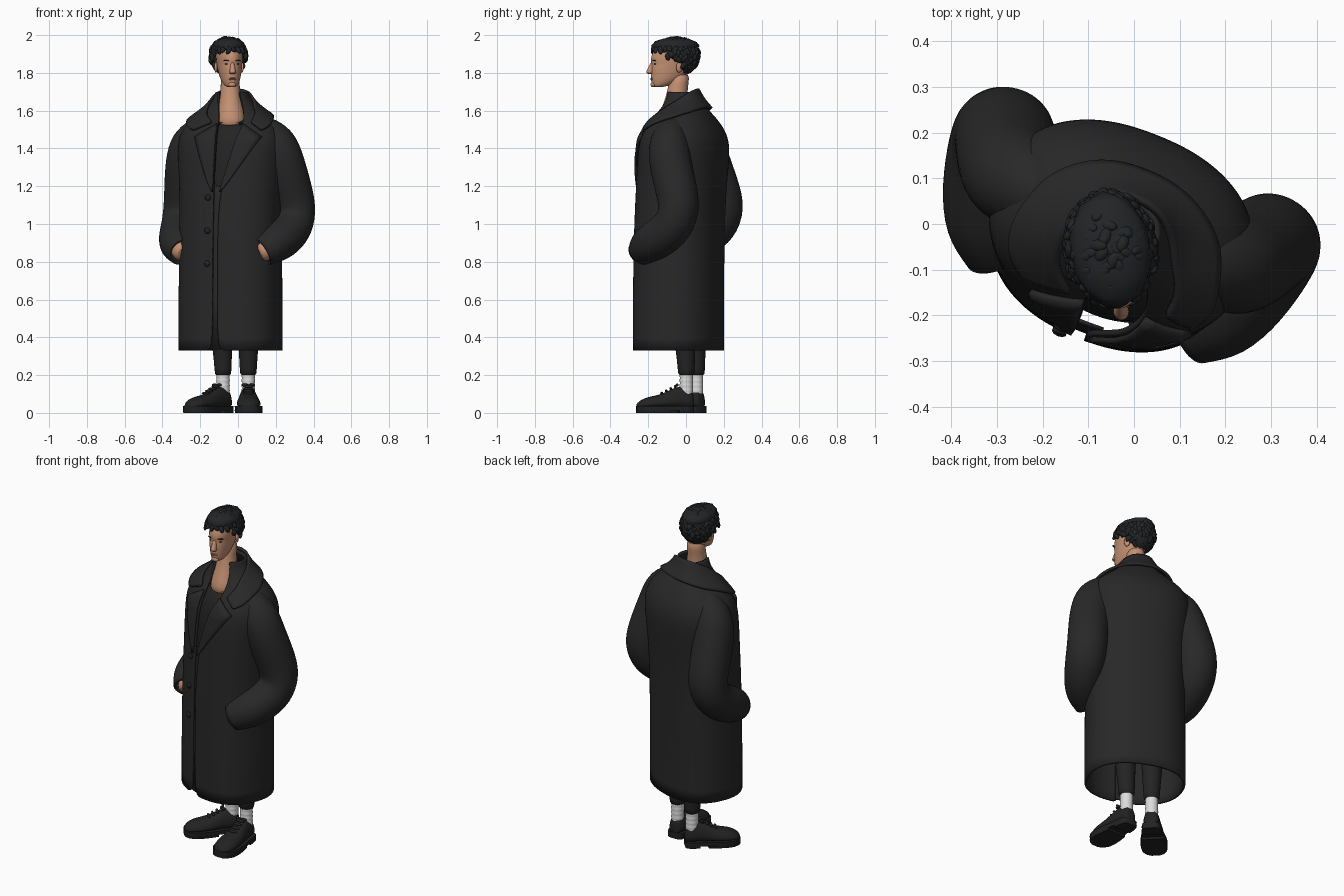
import bpy, bmesh, math, random
from mathutils import Matrix, Vector

if "Cube" in bpy.data.objects:
    bpy.data.objects.remove(bpy.data.objects["Cube"])
random.seed(4)

def material(name, r, g, b):
    m = bpy.data.materials.new(name)
    m.use_nodes = True
    m.diffuse_color = (r, g, b, 1)
    m.node_tree.nodes["Principled BSDF"].inputs["Base Color"].default_value = (r, g, b, 1)
    return m

COAT = material("coat_charcoal", .021, .021, .021)
CLOTH = material("shirt_trouser_black", .017, .017, .018)
SHOE = material("shoe_black", .016, .016, .016)
HAIR = material("hair_black", .016, .018, .02)
SKIN = material("skin", .55, .28, .17)
LIP = material("lips", .42, .19, .12)
SOCK = material("sock_white", .72, .72, .72)

# The body is turned away from the front; the head looks almost straight ahead
BODY = Matrix.Translation((-.04, -.04, 0)) @ Matrix.Rotation(math.radians(-22), 4, 'Z')
HEAD = Matrix.Translation((-.048, -.05, 0)) @ Matrix.Rotation(math.radians(8), 4, 'Z')

def finish(name, bm, mat, frame, sub=0, thick=0, offset=0, mirror=False):
    bmesh.ops.recalc_face_normals(bm, faces=bm.faces)
    me = bpy.data.meshes.new(name)
    bm.to_mesh(me)
    bm.free()
    ob = bpy.data.objects.new(name, me)
    bpy.context.collection.objects.link(ob)
    ob.matrix_world = frame
    me.materials.append(mat)
    bpy.ops.object.select_all(action='DESELECT')
    ob.select_set(True)
    bpy.context.view_layer.objects.active = ob
    bpy.ops.object.shade_smooth_by_angle(angle=math.radians(50))
    if sub:
        s = ob.modifiers.new("smooth", 'SUBSURF')
        s.levels = s.render_levels = sub
    if thick:
        s = ob.modifiers.new("thickness", 'SOLIDIFY')
        s.thickness, s.offset = thick, offset
    if mirror:
        ob.modifiers.new("mirror", 'MIRROR')

def loft(rings, closed=True, caps=True, bm=None):
    bm = bm or bmesh.new()
    rows = [[bm.verts.new(p) for p in r] for r in rings]
    n = len(rows[0])
    for r, s in zip(rows, rows[1:]):
        for i in range(n if closed else n - 1):
            j = (i + 1) % n
            bm.faces.new((r[i], r[j], s[j], s[i]))
    if caps:
        bm.faces.new(rows[0][::-1])
        bm.faces.new(rows[-1])
    return bm

def oval(x, y, z, a, b, n=20):
    return [(x + a * math.cos(k * math.tau / n), y + b * math.sin(k * math.tau / n), z) for k in range(n)]

def tube(path, n=16):
    pts, rings = [Vector(p[:3]) for p in path], []
    for i, p in enumerate(pts):
        t = (pts[min(i + 1, len(pts) - 1)] - pts[max(i - 1, 0)]).normalized()
        u = Vector((1, .3, 0))
        u = (u - t * u.dot(t)).normalized()
        v = t.cross(u)
        angles = [k * math.tau / n for k in range(n)]
        rings.append([p + path[i][3] * (u * math.cos(a) + v * math.sin(a)) for a in angles])
    return rings

def blob(bm, loc, scale, rot=Matrix()):
    m = Matrix.Translation(loc) @ rot @ Matrix.Diagonal((*scale, 1))
    bmesh.ops.create_icosphere(bm, subdivisions=2, radius=1, matrix=m)

# Coat rows: height, half width, half depth, centre y, opening to left and right
ROWS = [(.33, .276, .226, 0, .016, .014), (.6, .276, .226, 0, .016, .014),
        (.9, .273, .226, .003, .016, .014), (1.15, .274, .224, .012, .018, .014),
        (1.35, .292, .226, .029, .075, .01), (1.45, .296, .216, .034, .1, .01),
        (1.52, .262, .18, .035, .12, .015), (1.57, .2, .147, .034, .115, .02),
        (1.62, .132, .11, .03, .095, .04), (1.66, .1, .09, .025, .078, .05), (1.7, .085, .08, .02, .066, .055)]
POW = 2.3

def spow(v, e):
    return math.copysign(abs(v) ** e, v)

def row_at(z):
    for p, q in zip(ROWS, ROWS[1:]):
        if z <= q[0] or q is ROWS[-1]:
            k = (z - p[0]) / (q[0] - p[0])
            return [u + (v - u) * k for u, v in zip(p, q)]

def coat_point(z, phi, off=0):
    _, a, b, cy, _, _ = row_at(z)
    return ((a + off) * spow(math.cos(phi), 2 / POW), cy - (b + off) * spow(math.sin(phi), 2 / POW), z)

def front_point(x, z, off):
    return coat_point(z, math.acos(spow(x / row_at(z)[1], POW / 2)), off)

# Coat shell, open down the front, with a placket behind the opening
rings = []
for z, a, _, _, left, right in ROWS:
    start, end = [math.acos(spow(x / a, POW / 2)) for x in (left, -right)]
    rings.append([coat_point(z, start + (end - math.tau - start) * k / 44) for k in range(45)])
finish("coat_body", loft(rings, False, False), COAT, BODY, 2, .014, -1)
rings = [[front_point(x, z, -.02) for x in (-.05, 0, .05)] for z in (.335, .6, .9, 1.15, 1.2)]
finish("placket", loft(rings, False, False), COAT, BODY, 0, .008)

# Folded collar running from one gorge seam round the back to the other
rings = []
for k in range(41):
    t = k / 40
    f = abs(2 * t - 1) ** 2.2
    inner, outer = math.radians(53 - 315 * t), math.radians(42 - 282 * t)
    strip = []
    for w in (0, .25, .5, .75, 1):
        z = (1.715 - .175 * f) * (1 - w) + (1.615 - .12 * f) * w
        strip.append(coat_point(z, inner + (outer - inner) * w, .008 + .006 * w + .01 * w * (1 - f)))
    rings.append(strip)
finish("collar", loft(rings, False, False), COAT, BODY, 1, .014)

# Lapels
for side, name in ((1, "left_lapel"), (-1, "right_lapel")):
    rings = []
    for k in range(13):
        t, strip = k / 12, []
        for w in (0, .2, .4, .6, .8, 1):
            z = 1.17 + t * (.36 - .07 * w)
            r = row_at(z)
            x = (r[4] if side > 0 else -r[5]) + side * w * (.004 + .115 * t ** .85)
            strip.append(front_point(x, z, .008))
        rings.append(strip)
    finish(name, loft(rings, False, False), COAT, BODY, 0, .013)

# Buttons on the right panel
bm = bmesh.new()
for z in (1.14, .965, .79):
    blob(bm, front_point(-.04, z, .006), (.017, .009, .017))
finish("buttons", bm, SHOE, BODY)

# Sleeves bend at the elbow and bring the hands into the pockets
ARM = [(.12, .04, 1.53, .05), (.19, .04, 1.495, .085), (.25, .045, 1.43, .11), (.276, .062, 1.33, .115),
       (.3, .105, 1.2, .114), (.318, .138, 1.08, .113), (.318, .1, .985, .112), (.3, .01, .925, .11),
       (.27, -.075, .885, .1), (.228, -.113, .852, .08)]
finish("sleeves", loft(tube(ARM), True, False), COAT, BODY, 2, .014, -1, True)
HAND = [(.29, -.03, .9, .03), (.27, -.075, .885, .05), (.228, -.113, .852, .06), (.21, -.125, .842, .045)]
finish("hands", loft(tube(HAND)), SKIN, BODY, 1, mirror=True)

# Shirt with a neck band, and the neck
SHIRT = [(.8, .2, .16, .01), (1.15, .22, .185, .015), (1.35, .22, .185, .02), (1.45, .2, .165, .015),
         (1.51, .13, .12, 0), (1.54, .082, .085, -.01)]
finish("shirt", loft([oval(.012, cy, z, a, b, 28) for z, a, b, cy in SHIRT]), CLOTH, BODY, 1)
BAND = [(1.525, .088), (1.535, .093), (1.55, .086)]
finish("shirt_neck_band", loft([oval(.012, -.012, z, a, a, 28) for z, a in BAND]), CLOTH, BODY)
NECK = [(1.5, .08, -.025), (1.56, .08, -.02), (1.61, .069, -.01), (1.68, .053, 0), (1.75, .05, .01),
        (1.8, .05, .02)]
finish("neck", loft([oval(.008, y, z, a, a * 1.05) for z, a, y in NECK]), SKIN, HEAD, 1)

# Trouser legs and socks
LEG = [(.195, .072, .074, .043), (.215, .072, .074, .045), (.35, .074, .07, .052), (.6, .085, .05, .075),
       (.95, .095, .03, .1)]
finish("trouser_legs", loft([oval(x, y, z, r, r) for z, x, y, r in LEG]), CLOTH, BODY, 1, mirror=True)
folds = [(.08 + .013 * k, .033 + .005 * (k % 2)) for k in range(11)]
finish("socks", loft([oval(.072, .074, z, r, r) for z, r in folds]), SOCK, BODY, 1, mirror=True)

# Shoes: station along the foot, half width, top height
FOOT = [(.048, .026, .085), (.04, .039, .12), (.01, .047, .138), (-.03, .05, .143), (-.075, .056, .125),
        (-.12, .064, .1), (-.17, .068, .09), (-.215, .062, .079), (-.245, .042, .06), (-.257, .018, .045)]
PLACE = Matrix.Translation((.074, .066, 0)) @ Matrix.Rotation(math.radians(23), 4, 'Z')

def shoe_part(name, bm, sub=0):
    bm.transform(PLACE)
    finish(name, bm, SHOE, BODY, sub, mirror=True)

def outline(z, grow, lo, hi):
    st = [(y, w + grow) for y, w, _ in FOOT if lo <= y <= hi]
    return [(w, y, z) for y, w in st] + [(-w, y, z) for y, w in st[::-1]]

arc = [math.pi * k / 10 for k in range(11)]
shoe_part("shoe_uppers", loft([[(w * spow(math.cos(a), .8), y, .028 + (h - .028) * abs(math.sin(a)) ** .8)
                                for a in arc] for y, w, h in FOOT]), 1)
bm = bmesh.new()
for low, high, lo, hi in ((.012, .036, -1, 1), (0, .014, -.03, 1), (0, .014, -1, -.075)):
    loft([outline(low, .004, lo, hi), outline(high, .006, lo, hi)], bm=bm)
shoe_part("shoe_soles", bm)
bm = bmesh.new()
for k in range(4):
    blob(bm, (0, -.05 - .024 * k, .14 - .012 * k), (.03, .008, .008))
for s in (-1, 1):
    blob(bm, (s * .018, -.04, .148), (.018, .008, .008))
shoe_part("shoe_laces", bm)

# Head: height, half width, front y, back y
SKULL = [(1.724, .024, -.122, -.075), (1.735, .037, -.132, -.03), (1.76, .05, -.137, .02), (1.79, .058, -.139, .06),
         (1.825, .064, -.139, .08), (1.85, .067, -.134, .095), (1.87, .069, -.14, .1), (1.91, .071, -.13, .105),
         (1.95, .065, -.1, .09), (1.975, .04, -.06, .05)]
rings = [oval(0, (f + b) / 2, z, a, (b - f) / 2, 24) for z, a, f, b in SKULL]
finish("head", loft(rings), SKIN, HEAD, 2)
NOSE = [(1.86, .009, -.136), (1.835, .012, -.148), (1.808, .017, -.165), (1.798, .019, -.162), (1.793, .012, -.145)]
rings = [oval(0, (y - .12) / 2, z, a, (-.12 - y) / 2, 12) for z, a, y in NOSE]
finish("nose", loft(rings), SKIN, HEAD, 1)
skin, dark, lips = bmesh.new(), bmesh.new(), bmesh.new()
for s in (-1, 1):
    blob(skin, (s * .069, .005, 1.83), (.009, .018, .03), Matrix.Rotation(s * .3, 4, 'Z'))
    blob(dark, (s * .029, -.12, 1.847), (.011, .005, .003), Matrix.Rotation(s * .35, 4, 'Z'))
    blob(dark, (s * .031, -.124, 1.865), (.018, .007, .003), Matrix.Rotation(s * .35, 4, 'Z'))
    blob(lips, (0, -.132, 1.7685 + s * .003), (.02, .008, .004))
blob(skin, (0, -.126, 1.738), (.022, .013, .014))
finish("ears_and_chin", skin, SKIN, HEAD)
finish("eyes_and_brows", dark, HAIR, HEAD)
finish("lips", lips, LIP, HEAD)

# Hair: a cap with overlapping curls, kept above the hairline
bm = bmesh.new()
blob(bm, (-.004, -.006, 1.943), (.09, .13, .046))
blob(bm, (0, .04, 1.875), (.08, .076, .088))
count = 330
for k in range(count):
    nz = 1 - 2 * (k + .5) / count
    r, a = math.sqrt(1 - nz * nz), k * 2.39996
    d = Vector((r * math.cos(a), r * math.sin(a), nz))
    line = .33 if d.y < -.42 else (-.1 if d.y < .05 else -.85)
    if nz < line or (d.y < .25 and nz < -.3):
        continue
    jag = random.uniform(.95, 1.03)
    p = Vector((-.004 + d.x * .094 * jag, -.008 + d.y * .126 * jag, 1.888 + d.z * .094 * jag))
    rot = d.to_track_quat('Z', 'Y').to_matrix().to_4x4() @ Matrix.Rotation(random.uniform(-.9, .9), 4, 'Z')
    rot = rot @ Matrix.Rotation(random.uniform(-.35, .35), 4, 'X')
    blob(bm, p, (.014, random.uniform(.02, .03), .011), rot)
finish("hair", bm, HAIR, HEAD)
